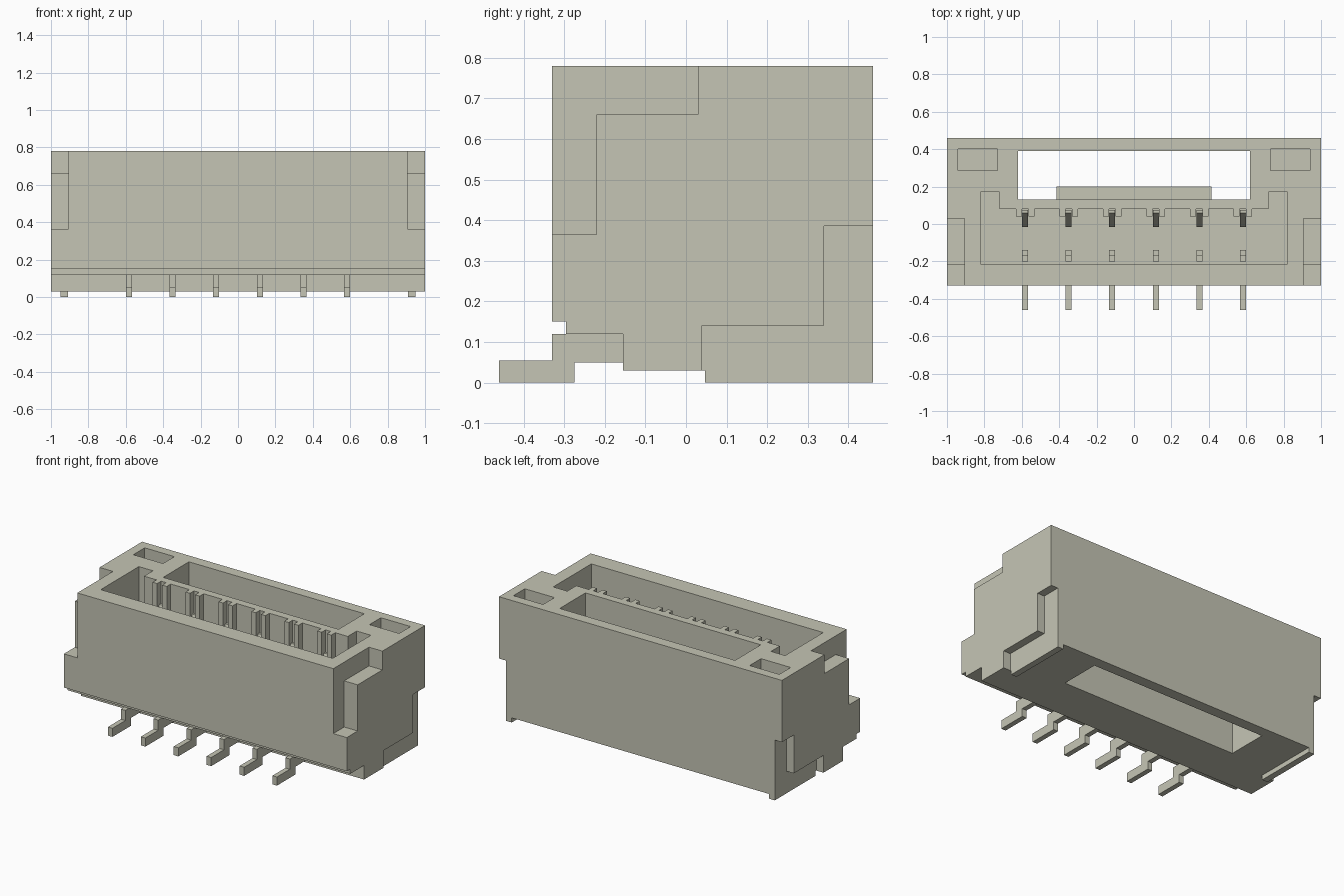
import bpy, bmesh
from mathutils import Vector

cube = bpy.data.objects.get("Cube")
if cube:
    bpy.data.objects.remove(cube, do_unlink=True)

ivory = bpy.data.materials.new("warm_grey")
ivory.use_nodes = True
ivory.diffuse_color = (0.56, 0.56, 0.46, 1)
ivory.node_tree.nodes["Principled BSDF"].inputs["Base Color"].default_value = ivory.diffuse_color


def prism(name, outline, lo, hi, axis="x"):
    """Extrude a (y, z) outline along x, or an (x, y) outline along z."""
    bm = bmesh.new()
    place = (lambda p: (lo, *p)) if axis == "x" else (lambda p: (*p, lo))
    face = bm.faces.new([bm.verts.new(place(p)) for p in outline])
    shift = Vector((hi - lo, 0, 0) if axis == "x" else (0, 0, hi - lo))
    new = bmesh.ops.extrude_face_region(bm, geom=[face])["geom"]
    bmesh.ops.translate(bm, vec=shift, verts=[v for v in new if isinstance(v, bmesh.types.BMVert)])
    bmesh.ops.recalc_face_normals(bm, faces=bm.faces)
    mesh = bpy.data.meshes.new(name)
    bm.to_mesh(mesh)
    bm.free()
    mesh.materials.append(ivory)
    obj = bpy.data.objects.new(name, mesh)
    bpy.context.collection.objects.link(obj)
    return obj


def box(name, x, y, z):
    outline = [(y[0], z[0]), (y[1], z[0]), (y[1], z[1]), (y[0], z[1])]
    return prism(name, outline, x[0], x[1])


def cut(target, cutter):
    mod = target.modifiers.new("cut", "BOOLEAN")
    mod.operation = "DIFFERENCE"
    mod.solver = "EXACT"
    mod.object = cutter
    bpy.context.view_layer.objects.active = target
    bpy.ops.object.modifier_apply(modifier=mod.name)
    bpy.data.objects.remove(cutter, do_unlink=True)


def both(side, a, b):
    return sorted((side * a, side * b))


pins = [(i - 2.5) * 0.2327 for i in range(6)]
TOP, OVER = 0.78, 0.9

# Housing with stepped underside
housing = prism("housing", [(-0.33, TOP), (-0.33, 0.15), (-0.295, 0.15), (-0.295, 0.12),
                            (-0.155, 0.12), (-0.155, 0.03), (0.46, 0.03), (0.46, TOP)], -1, 1)

# Socket cavity, its rear wall carrying a pair of ribs at every contact
outline = [(0.82, -0.215), (0.82, 0.17), (0.72, 0.17), (0.72, 0.08)]
for x in reversed(pins):
    outline += [(x + 0.05, 0.08), (x + 0.05, 0.04), (x + 0.018, 0.04), (x + 0.018, 0.08),
                (x - 0.018, 0.08), (x - 0.018, 0.04), (x - 0.05, 0.04), (x - 0.05, 0.08)]
outline += [(-0.72, 0.08), (-0.72, 0.17), (-0.82, 0.17), (-0.82, -0.215)]
cut(housing, prism("socket_cutter", outline, 0.22, OVER, "z"))

# Latch window through the rear
cut(housing, box("window_cutter", (-0.62, 0.62), (0.13, 0.39), (-0.1, OVER)))

for side in (-1, 1):
    # Rear top pocket, front corner notch, lower rear recess
    cut(housing, box("pocket_cutter", both(side, 0.73, 0.94), (0.285, 0.40), (0.4, OVER)))
    cut(housing, prism("notch_cutter", [(-0.5, 0.365), (-0.22, 0.365), (-0.22, 0.66), (0.03, 0.66),
                                        (0.03, OVER), (-0.5, OVER)], *both(side, 0.905, 1.1)))
    cut(housing, prism("recess_cutter", [(0.04, -0.1), (0.04, 0.14), (0.34, 0.14), (0.34, 0.385),
                                         (0.6, 0.385), (0.6, -0.1)], *both(side, 0.95, 1.1)))
    # Solder tab under the housing
    box("left_tab" if side > 0 else "right_tab", both(side, 0.91, 0.95), (0.047, 0.46), (0, 0.03))

# Sloped latch catch in the window
prism("latch_catch", [(0.12, 0.47), (0.13, 0.47), (0.2, 0.36), (0.2, 0.3), (0.12, 0.3)], -0.415, 0.415)

# Solder leads and the contact parts inside the socket
lead = [(-0.46, 0), (-0.275, 0), (-0.275, 0.05), (-0.15, 0.05),
        (-0.15, 0.12), (-0.33, 0.12), (-0.33, 0.055), (-0.46, 0.055)]
post = [(-0.2, 0.2), (-0.14, 0.2), (-0.14, 0.32), (-0.165, 0.32), (-0.165, 0.36), (-0.2, 0.36)]
blade = [(0.075, 0.2), (0.075, 0.64), (0.06, 0.64), (-0.015, 0.45), (0.03, 0.34), (0.03, 0.2)]
for i, x in enumerate(pins, 1):
    for name, shape in (("lead", lead), ("contact_post", post), ("contact_blade", blade)):
        prism(f"{name}_{i}", shape, x - 0.016, x + 0.016)
